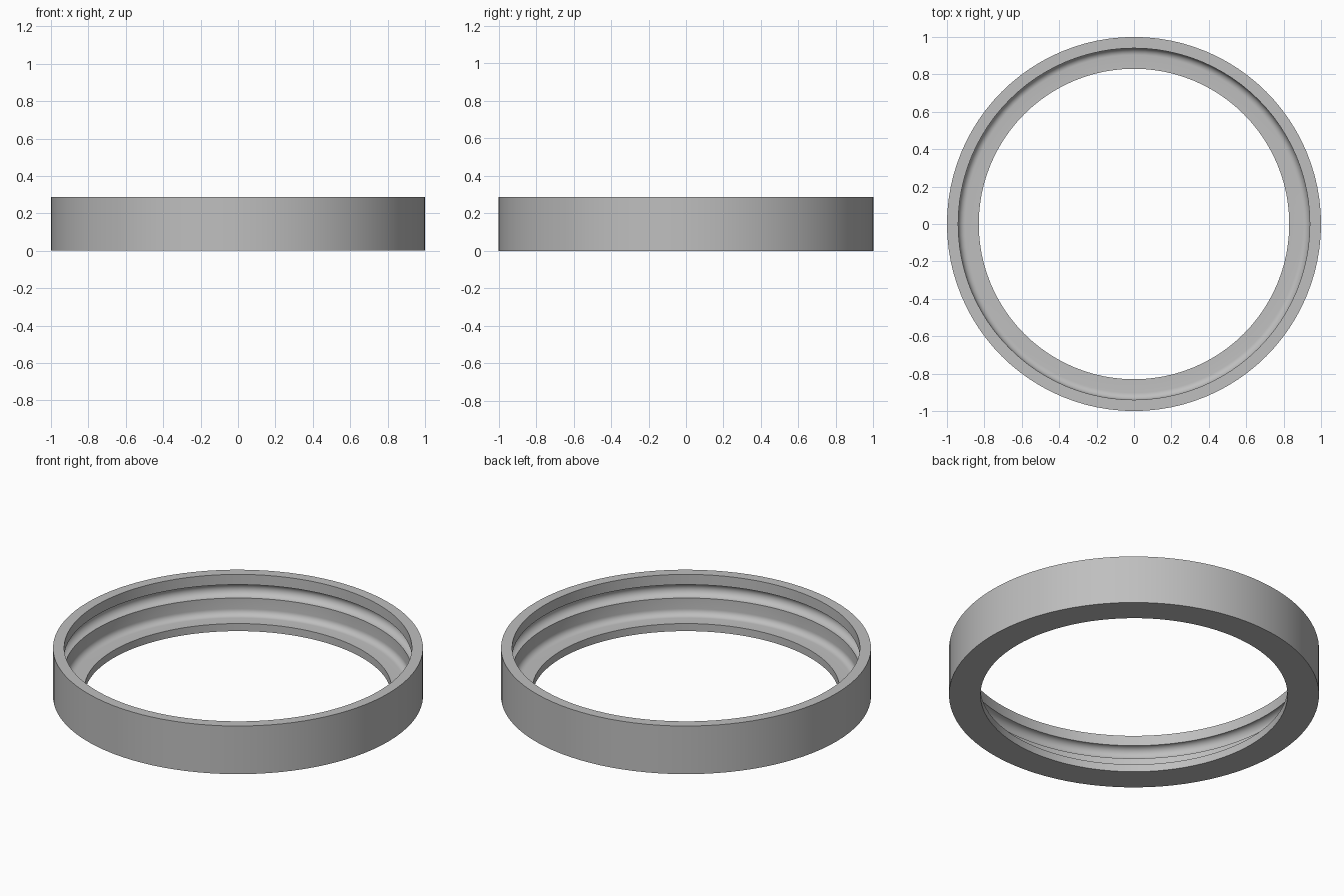
import bpy, bmesh, math

cube = bpy.data.objects.get("Cube")
if cube:
    bpy.data.objects.remove(cube, do_unlink=True)

SEGMENTS = 96
HEIGHT = 0.287
OUTER, BORE, LIP = 1.0, 0.94, 0.83     # radii
LEDGE = 0.045                          # height of the inner ledge
FILLET = 0.037
GROOVE_Z, GROOVE_R = 0.186, 0.04       # round groove in the bore


def arc(cx, cz, radius, start, end, steps):
    """Points of a circular arc in the radius-height plane."""
    angles = [math.radians(start + (end - start) * i / steps) for i in range(steps + 1)]
    return [(cx + radius * math.cos(a), cz + radius * math.sin(a)) for a in angles]


# Closed cross-section of the ring
profile = [(LIP, 0), (OUTER, 0), (OUTER, HEIGHT), (BORE, HEIGHT)]
profile += arc(BORE, GROOVE_Z, GROOVE_R, 90, -90, 16)
profile += arc(BORE - FILLET, LEDGE + FILLET, FILLET, 0, -90, 8)
profile += [(LIP, LEDGE)]

# Revolve the cross-section about z
bm = bmesh.new()
verts = [bm.verts.new((r, 0, z)) for r, z in profile]
edges = [bm.edges.new((verts[i - 1], verts[i])) for i in range(len(verts))]
bmesh.ops.spin(bm, geom=verts + edges, cent=(0, 0, 0), axis=(0, 0, 1),
               angle=math.tau, steps=SEGMENTS, use_merge=True)
bmesh.ops.remove_doubles(bm, verts=bm.verts[:], dist=1e-5)
bmesh.ops.recalc_face_normals(bm, faces=bm.faces[:])
mesh = bpy.data.meshes.new("grooved_ring")
bm.to_mesh(mesh)
bm.free()

ring = bpy.data.objects.new("grooved_ring", mesh)
bpy.context.collection.objects.link(ring)

# Plain grey finish
grey = bpy.data.materials.new("light_grey")
grey.use_nodes = True
colour = (0.52, 0.52, 0.52, 1)
grey.diffuse_color = colour
grey.node_tree.nodes["Principled BSDF"].inputs["Base Color"].default_value = colour
mesh.materials.append(grey)

# Smooth round faces, sharp rims
bpy.ops.object.select_all(action='DESELECT')
ring.select_set(True)
bpy.context.view_layer.objects.active = ring
bpy.ops.object.shade_smooth_by_angle(angle=math.radians(30))
